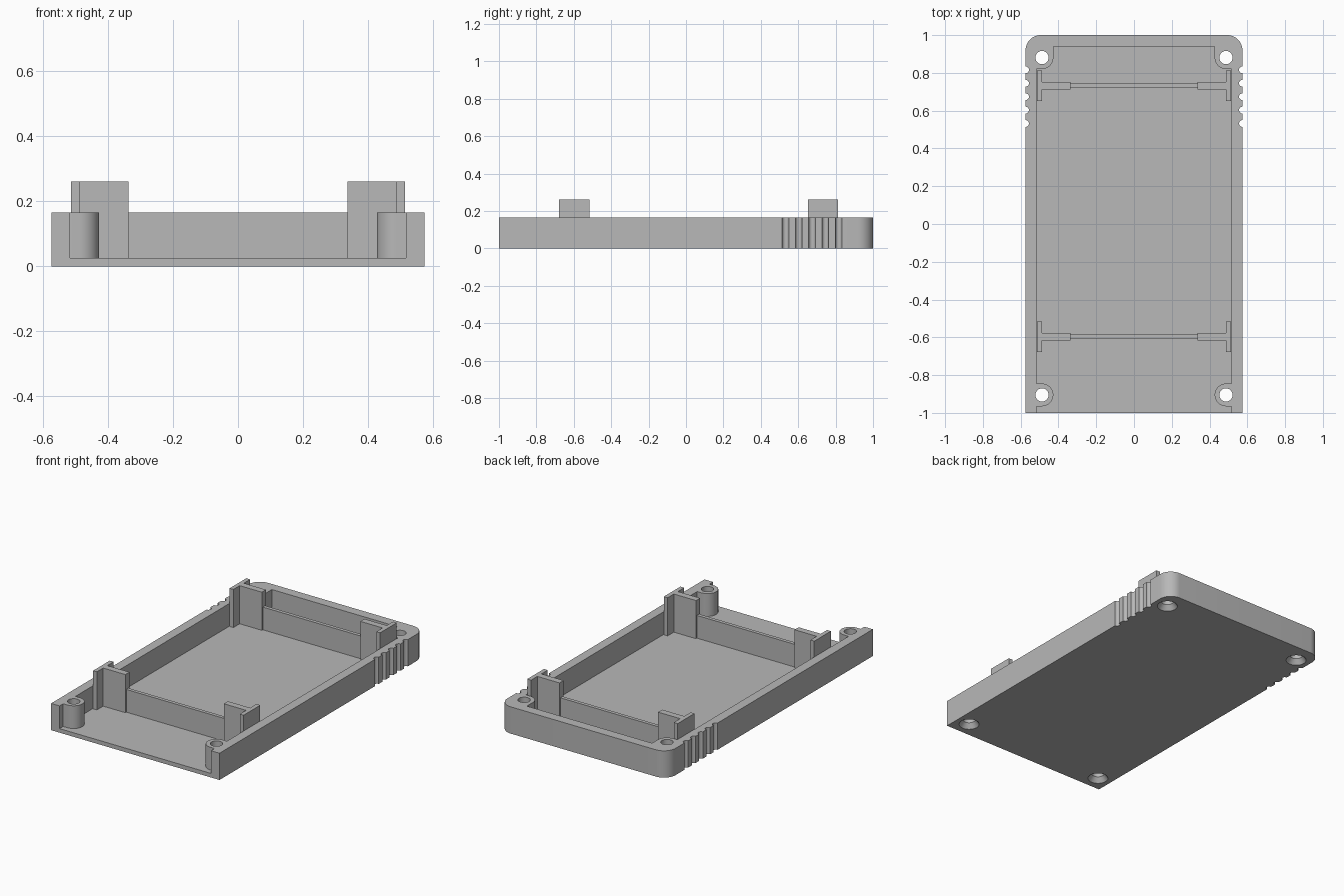
import bpy, bmesh
from math import cos, sin, radians

cube = bpy.data.objects.get("Cube")
if cube:
    bpy.data.objects.remove(cube, do_unlink=True)

grey = bpy.data.materials.new("plastic_grey")
grey.use_nodes = True
COLOUR = (0.48, 0.48, 0.48, 1)
grey.diffuse_color = COLOUR
grey.node_tree.nodes["Principled BSDF"].inputs["Base Color"].default_value = COLOUR

HALF_W, INNER_W = 0.574, 0.516
FLOOR, RIM, CLIP_TOP = 0.025, 0.165, 0.26
POST_X, POST_R = 0.487, 0.06
BACK_POST_Y, FRONT_POST_Y = 0.881, -0.905


def arc(cx, cy, r, start, end, steps=12):
    angles = [radians(start + (end - start) * i / steps) for i in range(steps + 1)]
    return [(cx + r * cos(a), cy + r * sin(a)) for a in angles]


def mirrored(half):
    """Close a right-hand half profile with its reflection in x."""
    return half + [(-x, y) for x, y in reversed(half) if abs(x) > 1e-6]


def prism(name, outlines, z0, z1):
    bm = bmesh.new()
    for pts in outlines:
        face = bm.faces.new([bm.verts.new((x, y, z0)) for x, y in pts])
        top = bmesh.ops.extrude_face_region(bm, geom=[face])["geom"]
        moved = [v for v in top if isinstance(v, bmesh.types.BMVert)]
        bmesh.ops.translate(bm, verts=moved, vec=(0, 0, z1 - z0))
    return finish(name, bm)


def finish(name, bm):
    bmesh.ops.recalc_face_normals(bm, faces=bm.faces)
    mesh = bpy.data.meshes.new(name)
    bm.to_mesh(mesh)
    bm.free()
    mesh.materials.append(grey)
    ob = bpy.data.objects.new(name, mesh)
    bpy.context.collection.objects.link(ob)
    return ob


def activate(ob):
    bpy.ops.object.select_all(action="DESELECT")
    ob.select_set(True)
    bpy.context.view_layer.objects.active = ob


def cut(ob, cutter):
    cutter.hide_render = True
    mod = ob.modifiers.new("cut", "BOOLEAN")
    mod.operation, mod.solver, mod.object = "DIFFERENCE", "EXACT", cutter
    activate(ob)
    bpy.ops.object.modifier_apply(modifier=mod.name)
    bpy.data.objects.remove(cutter, do_unlink=True)


# Tray body: square front corners, grip grooves, rounded back corners
outline = [(0, -1), (HALF_W, -1)]
for i in range(5):
    outline += arc(HALF_W, 0.532 + 0.071 * i, 0.018, 270, 90, 8)
outline += arc(HALF_W - 0.08, 0.92, 0.08, 0, 90) + [(0, 1)]
tray = prism("tray", [mirrored(outline)], 0, RIM)

# Cavity: open at the front, leaving four screw posts standing
cavity = [(0, 0.94), (POST_X - POST_R, 0.94)]
cavity += arc(POST_X, BACK_POST_Y, POST_R, 180, 270)
cavity += [(INNER_W, BACK_POST_Y - POST_R), (INNER_W, FRONT_POST_Y + POST_R)]
cavity += arc(POST_X, FRONT_POST_Y, POST_R, 90, 270, 20)
cavity += [(INNER_W, FRONT_POST_Y - POST_R), (INNER_W, -1.1), (0, -1.1)]
cut(tray, prism("cavity_cutter", [mirrored(cavity)], FLOOR, 0.4))

# Countersunk screw holes, each a lathed cutter
bm = bmesh.new()
for x in (-POST_X, POST_X):
    for y in (BACK_POST_Y, FRONT_POST_Y):
        rings = []
        for r, z in ((0.062, -0.005), (0.035, 0.03), (0.035, 0.3)):
            rings.append([bm.verts.new((px, py, z)) for px, py in arc(x, y, r, 0, 360, 32)[:-1]])
        for low, high in zip(rings, rings[1:]):
            for i in range(32):
                j = (i + 1) % 32
                bm.faces.new((low[i], low[j], high[j], high[i]))
        bm.faces.new(rings[0])
        bm.faces.new(rings[-1])
cut(tray, finish("hole_cutter", bm))
activate(tray)
bpy.ops.object.shade_smooth_by_angle(angle=radians(30))

# Crosswise ribs, with a tall T-shaped clip at each end
for label, y in (("front", -0.597), ("back", 0.732)):
    half = [(0.336, 0.02), (0.487, 0.02), (0.487, 0.081), (INNER_W - 0.003, 0.081)]
    tee = half + [(px, -py) for px, py in reversed(half)]
    clips = [[(side * px, y + py) for px, py in tee] for side in (-1, 1)]
    prism(label + "_clips", clips, FLOOR - 0.005, CLIP_TOP)
    rib = [(0, y + 0.011), (0.34, y + 0.011), (0.34, y - 0.011), (0, y - 0.011)]
    prism(label + "_rib", [mirrored(rib)], FLOOR - 0.005, RIM)
